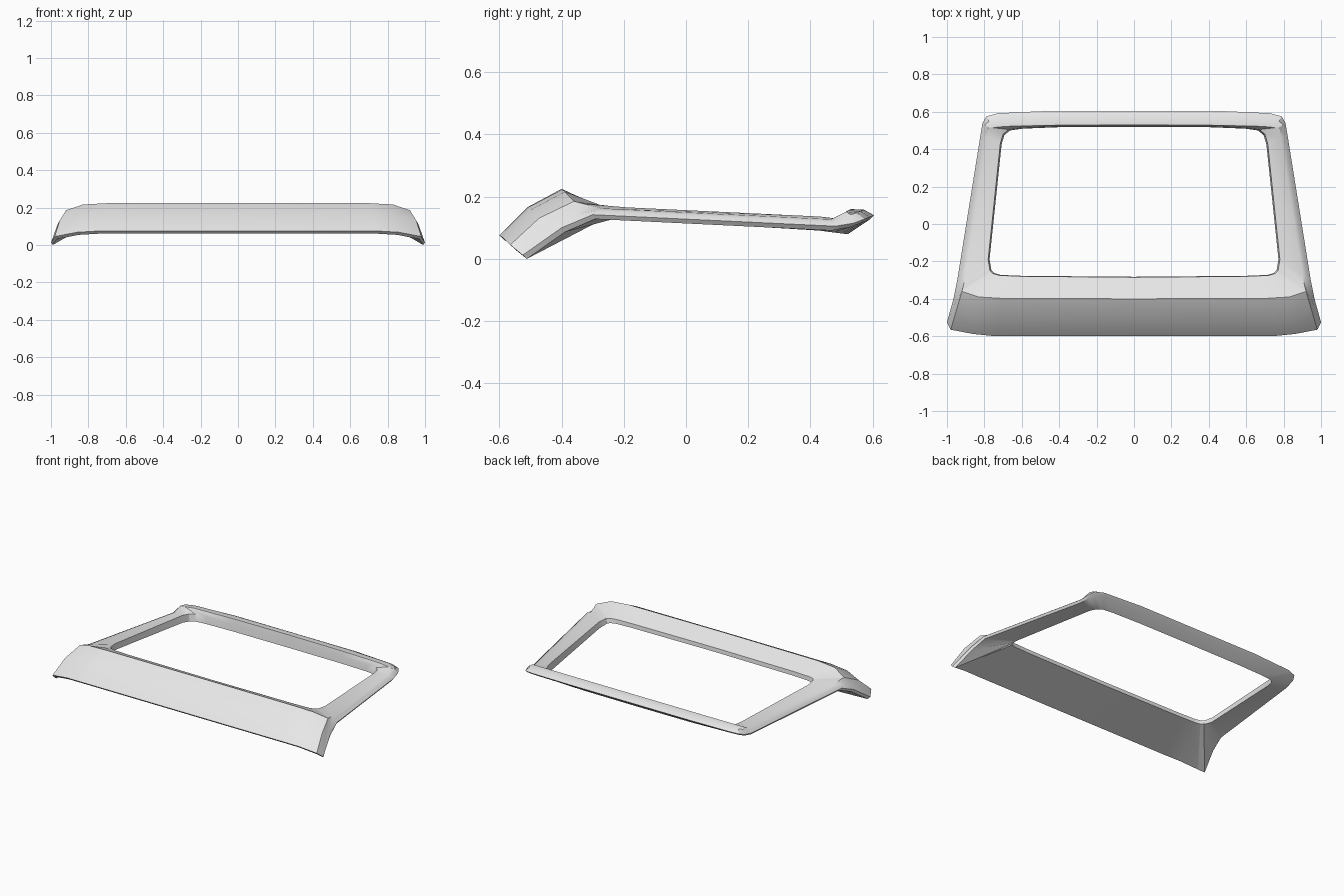
import bpy
import bmesh
from mathutils import Vector

cube = bpy.data.objects.get("Cube")
if cube:
    bpy.data.objects.remove(cube)

grey = bpy.data.materials.new("light_grey")
grey.use_nodes = True
grey.diffuse_color = (0.8, 0.8, 0.8, 1)
grey.node_tree.nodes["Principled BSDF"].inputs["Base Color"].default_value = grey.diffuse_color


def height(y, profile):
    """Height at y along a piecewise straight side profile."""
    for (y0, z0), (y1, z1) in zip(profile, profile[1:]):
        if y <= y1:
            t = max(0, (y - y0) / (y1 - y0))
            return z0 + t * (z1 - z0)
    return profile[-1][1]


def lift(plan, profile):
    return [Vector((x, y, height(y, profile))) for x, y in plan]


# Half outlines in plan, from front centre round the left side to rear centre
outer_plan = [(0, -.6), (.74, -.6), (.86, -.588), (.98, -.565), (1, -.525),
              (.965, -.4), (.945, -.3), (.82, .48), (.81, .54), (.79, .575),
              (.73, .592), (.45, .605), (0, .605)]
ridge_plan = [(0, -.4), (.7, -.398), (.83, -.39), (.92, -.36), (.918, -.352),
              (.912, -.33), (.902, -.27), (.785, .465), (.778, .515),
              (.755, .515), (.69, .522), (.42, .528), (0, .53)]
window_plan = [(0, -.285), (.6, -.28), (.72, -.275), (.755, -.265),
               (.77, -.25), (.775, -.22), (.78, -.19), (.715, .43),
               (.70, .48), (.67, .505), (.6, .515), (.4, .523), (0, .525)]

# Side profiles giving each outline its height
outer_profile = [(-.6, .075), (-.588, .068), (-.565, .045), (-.525, .012),
                 (-.4, .1), (-.3, .142), (.48, .105), (.54, .115), (.605, .14)]
ridge_profile = [(-.4, .225), (-.39, .216), (-.36, .185), (-.27, .162),
                 (.465, .127), (.515, .152), (.53, .16)]
window_profile = [(-.285, .17), (.43, .136), (.525, .125)]
under_profile = [(-.285, .145), (-.2, .13), (.43, .092), (.525, .08)]

outer = lift(outer_plan, outer_profile)
ridge = lift(ridge_plan, ridge_profile)
window = lift(window_plan, window_profile)
window_under = [p * 0.99 for p in lift(window_plan, under_profile)]
outer_under = [Vector((p.x * .99, p.y * .975, max(0, p.z - .014))) for p in outer]

# Rounded shoulder between the outer edge and the ridge
shoulder = []
for o, r in zip(outer, ridge):
    bulge = 1 if o.y < -.5 else .5 if o.y > .5 else .15
    out = Vector((o.x - r.x, o.y - r.y, 0)).normalized()
    shoulder.append((o + r) / 2 + bulge * (out * .01 + Vector((0, 0, .016))))

# Loft the loops into a closed hollow frame, mirrored across the centre
bm = bmesh.new()
rings = [[bm.verts.new(p) for p in loop] for loop in
         (outer_under, outer, shoulder, ridge, window, window_under)]
for a, b in zip(rings, rings[1:] + rings[:1]):
    for i in range(len(a) - 1):
        bm.faces.new((a[i], a[i + 1], b[i + 1], b[i]))
half = bm.verts[:] + bm.edges[:] + bm.faces[:]
bmesh.ops.mirror(bm, geom=half, axis='X', merge_dist=.0001)
bmesh.ops.remove_doubles(bm, verts=bm.verts, dist=.0001)
bmesh.ops.recalc_face_normals(bm, faces=bm.faces)
mesh = bpy.data.meshes.new("hatch_frame")
bm.to_mesh(mesh)
bm.free()
mesh.materials.append(grey)

frame = bpy.data.objects.new("hatch_frame", mesh)
bpy.context.collection.objects.link(frame)
bpy.context.view_layer.objects.active = frame
frame.select_set(True)
bpy.ops.object.shade_smooth_by_angle(angle=.5)
